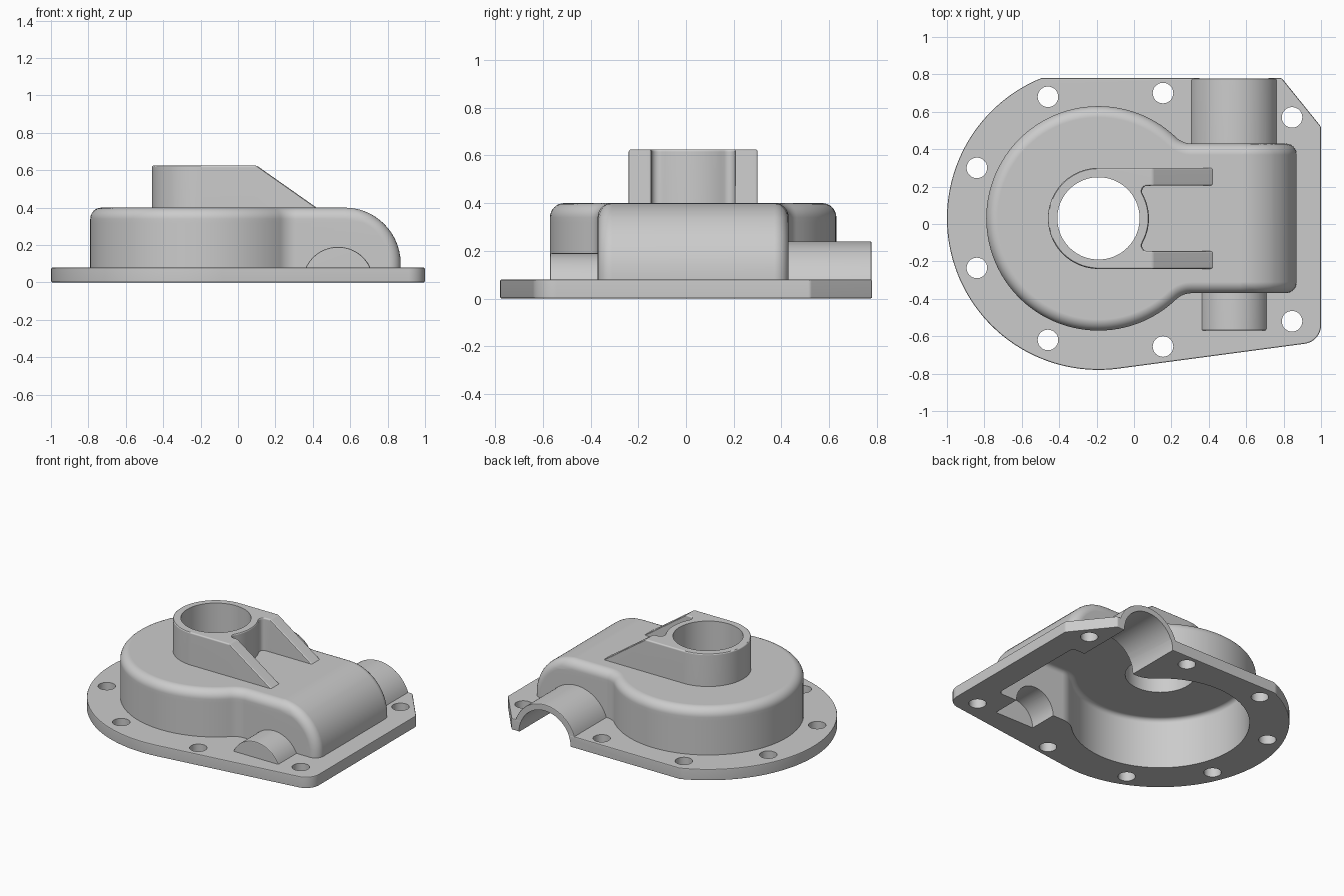
import bpy, bmesh
from math import sin, cos, pi, sqrt, acos, asin, atan2, radians

if "Cube" in bpy.data.objects:
    bpy.data.objects.remove(bpy.data.objects["Cube"])

CX, CY = -0.19, 0.03          # axis of the round housing


def arc(x, y, r, a0, a1, n):
    return [(x + r * cos(a0 + (a1 - a0) * i / n), y + r * sin(a0 + (a1 - a0) * i / n))
            for i in range(n + 1)]


def finish(name, bm):
    bmesh.ops.recalc_face_normals(bm, faces=bm.faces)
    me = bpy.data.meshes.new(name)
    bm.to_mesh(me)
    bm.free()
    ob = bpy.data.objects.new(name, me)
    bpy.context.collection.objects.link(ob)
    return ob


def apply(ob, mod):
    bpy.context.view_layer.objects.active = ob
    bpy.ops.object.modifier_apply(modifier=mod.name)


def bevel(ob, width, segments=3):
    m = ob.modifiers.new("bevel", 'BEVEL')
    m.width, m.segments = width, segments
    m.limit_method, m.angle_limit = 'ANGLE', radians(30)
    apply(ob, m)
    return ob


def loft(name, rings):
    bm = bmesh.new()
    vs = [[bm.verts.new(p) for p in ring] for ring in rings]
    n = len(vs[0])
    for a, b in zip(vs, vs[1:]):
        for i in range(n):
            j = (i + 1) % n
            bm.faces.new((a[i], a[j], b[j], b[i]))
    bm.faces.new(vs[0][::-1])
    bm.faces.new(vs[-1])
    bmesh.ops.remove_doubles(bm, verts=bm.verts, dist=1e-5)
    return finish(name, bm)


def prism(name, pts, lo, hi, along_y=False):
    place = (lambda p, h: (p[0], h, p[1])) if along_y else (lambda p, h: (p[0], p[1], h))
    return loft(name, [[place(p, h) for p in pts] for h in (lo, hi)])


def boolean(ob, other, op):
    m = ob.modifiers.new(op, 'BOOLEAN')
    m.operation, m.object, m.solver = op, other, 'EXACT'
    apply(ob, m)
    bpy.data.objects.remove(other)


def housing(name, r, w, R, top, f, q, base):
    """Round drum blended into a box whose far end rolls over with radius R."""
    dx = sqrt((r + q) ** 2 - (w + q) ** 2)
    phi = atan2(w + q, dx)
    zc = top - R
    thmax = asin((R - f) / R)
    levels = [(base, 0)] + [(zc + R * sin(thmax * i / 8), 0) for i in range(8)]
    levels += [(top - f + f * sin(pi / 2 * i / 8), pi / 2 * i / 8) for i in range(9)]
    rings = []
    for z, b in levels:
        d, amax, half = f * (1 - cos(b)), pi / 2 - b, []
        for i in range(7):
            a = amax * i / 6
            e, t = f * (1 - cos(a)), f * (1 - sin(a))
            x = 0.57 + sqrt(max(0, (R - e) ** 2 - max(0, z - zc) ** 2))
            half.append((x, w - t))
        half += arc(CX + dx, w + q, q + d, 1.5 * pi, pi + phi, 8)
        half += arc(CX, 0, r - d, phi, pi, 40)[1:]
        full = half + [(x, -y) for x, y in half[-2::-1]]
        rings.append([(x, y + CY, z) for x, y in full])
    return loft(name, rings)


# Mounting flange
a = radians(7.6)
outline = arc(CX, CY, 0.81, pi - asin(0.75 / 0.81), 1.5 * pi + a, 72)
outline += arc(0.9, -0.541, 0.1, 1.5 * pi + a, 2 * pi, 10)
outline += [(1, 0.52), (0.79, 0.78)]
cover = bevel(prism("gear_housing_cover", outline, 0, 0.08), 0.008, 2)

# Hollow housing body
boolean(cover, housing("body", 0.6, 0.4, 0.3, 0.4, 0.06, 0.12, 0.03), 'UNION')

# Half-round shaft bosses front and back
for r, lo, hi in ((0.24, 0.3, 0.778), (0.19, -0.57, -0.25)):
    s = asin(0.03 / r)
    boss = prism("shaft_boss", arc(0.535, 0, r, s, pi - s, 40), lo, hi, True)
    boolean(cover, bevel(boss, 0.008, 2), 'UNION')

# Bearing hub with two sloping ribs
R, yi, g = 0.27, 0.175, 0.03
fx, fy = sqrt((R + g) ** 2 - (yi - g) ** 2), yi - g
fa = atan2(fy, fx)
half = arc(0, 0, R, 0, fa, 8)
half += arc(fx, fy, g, pi + fa, pi / 2, 6)[1:]
half[-1] = (0.29, yi)
half += [(0.64, yi), (0.64, R), (0.29, R)]
half += arc(0, 0, R, pi / 2, pi, 30)
full = half + [(x, -y) for x, y in half[-2:0:-1]]
bm = bmesh.new()
low = [bm.verts.new((x + CX, y + CY, 0.36)) for x, y in full]
high = [bm.verts.new((x + CX, y + CY, 0.625)) for x, y in full]
n = len(full)
for i in range(n):
    j = (i + 1) % n
    bm.faces.new((low[i], low[j], high[j], high[i]))
bm.faces.new(low[::-1])
bm.faces.new(high)
for sgn in (1, -1):
    pair = [v for v in high if abs(v.co.x - 0.1) < 1e-4 and (v.co.y - CY) * sgn > 0]
    face = next(f for f in pair[0].link_faces if f in pair[1].link_faces)
    bmesh.utils.face_split(face, pair[0], pair[1])
for v in high:
    v.co.z = min(0.625, 0.625 - (v.co.x - 0.1) * 0.225 / 0.32)
boolean(cover, bevel(finish("hub", bm), 0.014), 'UNION')

# Inner cavity, hub bore and shaft channels
boolean(cover, housing("cavity", 0.56, 0.36, 0.26, 0.35, 0.03, 0.16, -0.05), 'DIFFERENCE')


def circle(x, y, r, n):
    return arc(x, y, r, 0, 2 * pi, n)[:-1]


boolean(cover, prism("bore", circle(CX, CY, 0.22, 72), 0.2, 0.8), 'DIFFERENCE')
boolean(cover, prism("back_channel", circle(0.535, 0, 0.198, 64), 0.2, 0.9, True), 'DIFFERENCE')
boolean(cover, prism("front_channel", circle(0.535, 0, 0.15, 64), -0.53, 0, True), 'DIFFERENCE')

# Bolt holes
for x, y in ((-0.46, 0.68), (0.155, 0.70), (0.845, 0.57), (0.845, -0.52),
             (0.155, -0.655), (-0.46, -0.62), (-0.84, -0.235), (-0.84, 0.30)):
    boolean(cover, prism("bolt_hole", circle(x, y, 0.055, 32), -0.1, 0.2), 'DIFFERENCE')

# Smooth shading with crisp edges
bpy.ops.object.select_all(action='DESELECT')
cover.select_set(True)
bpy.context.view_layer.objects.active = cover
bpy.ops.object.shade_smooth_by_angle(angle=radians(30))
wn = cover.modifiers.new("weighted_normals", 'WEIGHTED_NORMAL')
wn.keep_sharp = True
